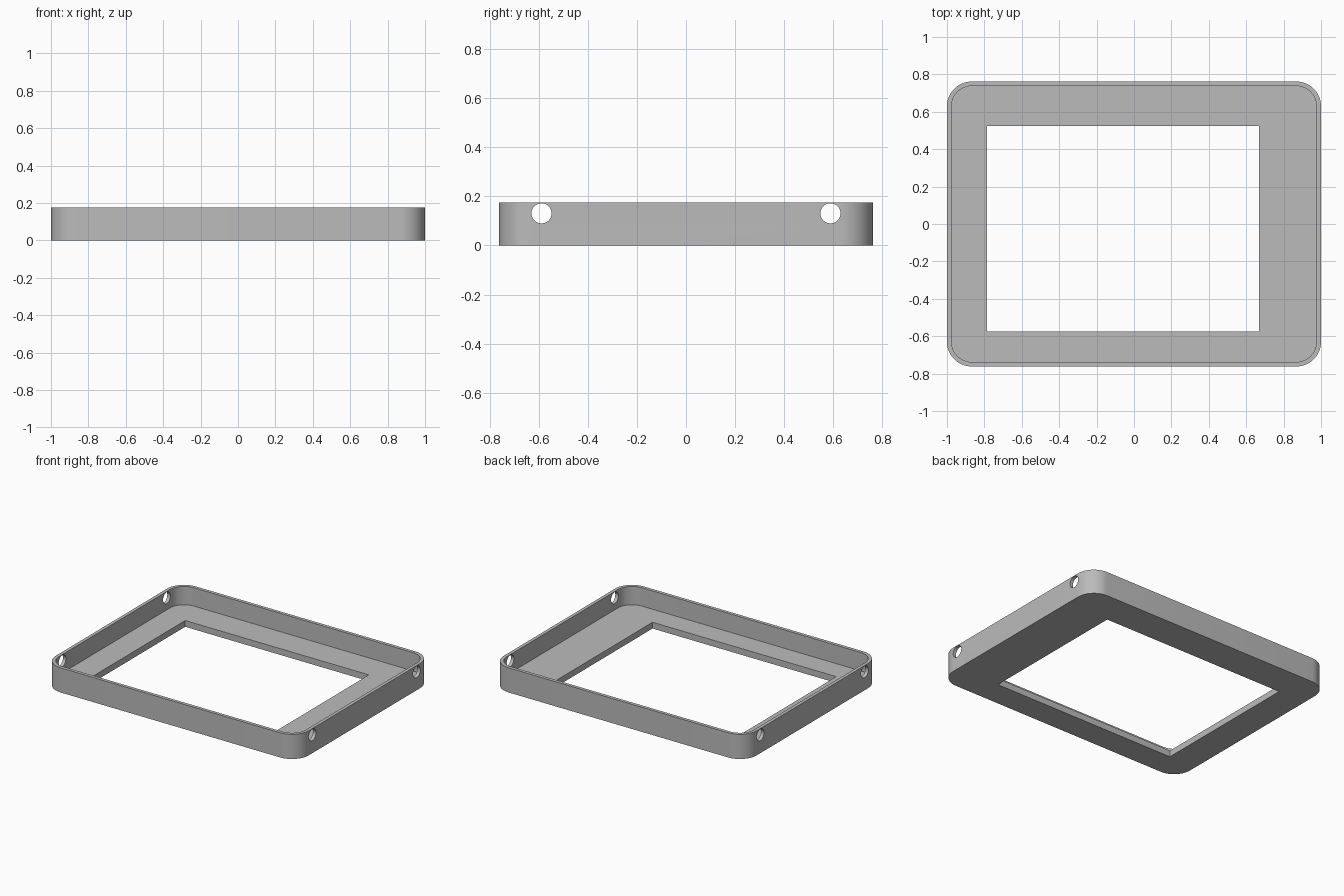
import bpy, math

cube = bpy.data.objects.get("Cube")
if cube:
    bpy.data.objects.remove(cube, do_unlink=True)

HALF_X, HALF_Y, HEIGHT = 1.0, 0.762, 0.176
WALL, FLOOR, RADIUS = 0.024, 0.045, 0.133
HOLE_Y, HOLE_Z, HOLE_R = 0.589, 0.131, 0.041

grey = bpy.data.materials.new("plain grey")
grey.use_nodes = True
colour = (0.5, 0.5, 0.5, 1)
grey.diffuse_color = colour
grey.node_tree.nodes["Principled BSDF"].inputs["Base Color"].default_value = colour


def prism(name, outline, z0, z1):
    """Extrude a closed xy outline between two heights."""
    n = len(outline)
    verts = [(x, y, z) for z in (z0, z1) for x, y in outline]
    faces = [tuple(reversed(range(n))), tuple(range(n, 2 * n))]
    faces += [(i, (i + 1) % n, n + (i + 1) % n, n + i) for i in range(n)]
    mesh = bpy.data.meshes.new(name)
    mesh.from_pydata(verts, [], faces)
    mesh.materials.append(grey)
    obj = bpy.data.objects.new(name, mesh)
    bpy.context.collection.objects.link(obj)
    return obj


def rounded(hx, hy, r, steps=12):
    """Rounded rectangle outline, counter-clockwise."""
    points = []
    for k, (sx, sy) in enumerate([(1, 1), (-1, 1), (-1, -1), (1, -1)]):
        for i in range(steps + 1):
            a = math.pi / 2 * (k + i / steps)
            points.append((sx * (hx - r) + r * math.cos(a),
                           sy * (hy - r) + r * math.sin(a)))
    return points


# Tray body
frame = prism("bezel_frame", rounded(HALF_X, HALF_Y, RADIUS), 0, HEIGHT)

# Hollow above the floor, and the off-centre window through it
cutters = [
    prism("hollow_cutter", rounded(HALF_X - WALL, HALF_Y - WALL, RADIUS - WALL), FLOOR, 0.4),
    prism("window_cutter", [(-0.785, -0.575), (0.667, -0.575), (0.667, 0.525), (-0.785, 0.525)],
          -0.1, 0.1),
]

# Round holes through both side walls
for side in (-1, 1):
    for end in (-1, 1):
        bpy.ops.mesh.primitive_cylinder_add(
            vertices=32, radius=HOLE_R, depth=0.1,
            location=(side * (HALF_X - WALL / 2), end * HOLE_Y, HOLE_Z),
            rotation=(0, math.pi / 2, 0))
        hole = bpy.context.object
        hole.name = "side_hole_cutter"
        hole.data.materials.append(grey)
        cutters.append(hole)

bpy.context.view_layer.objects.active = frame
for cutter in cutters:
    cut = frame.modifiers.new(cutter.name, "BOOLEAN")
    cut.operation = "DIFFERENCE"
    cut.solver = "EXACT"
    cut.object = cutter
    bpy.ops.object.modifier_apply(modifier=cut.name)
for cutter in cutters:
    bpy.data.objects.remove(cutter, do_unlink=True)

# Smooth corners and holes, crisp edges
bpy.ops.object.select_all(action="DESELECT")
frame.select_set(True)
bpy.ops.object.shade_smooth_by_angle(angle=math.radians(30))
